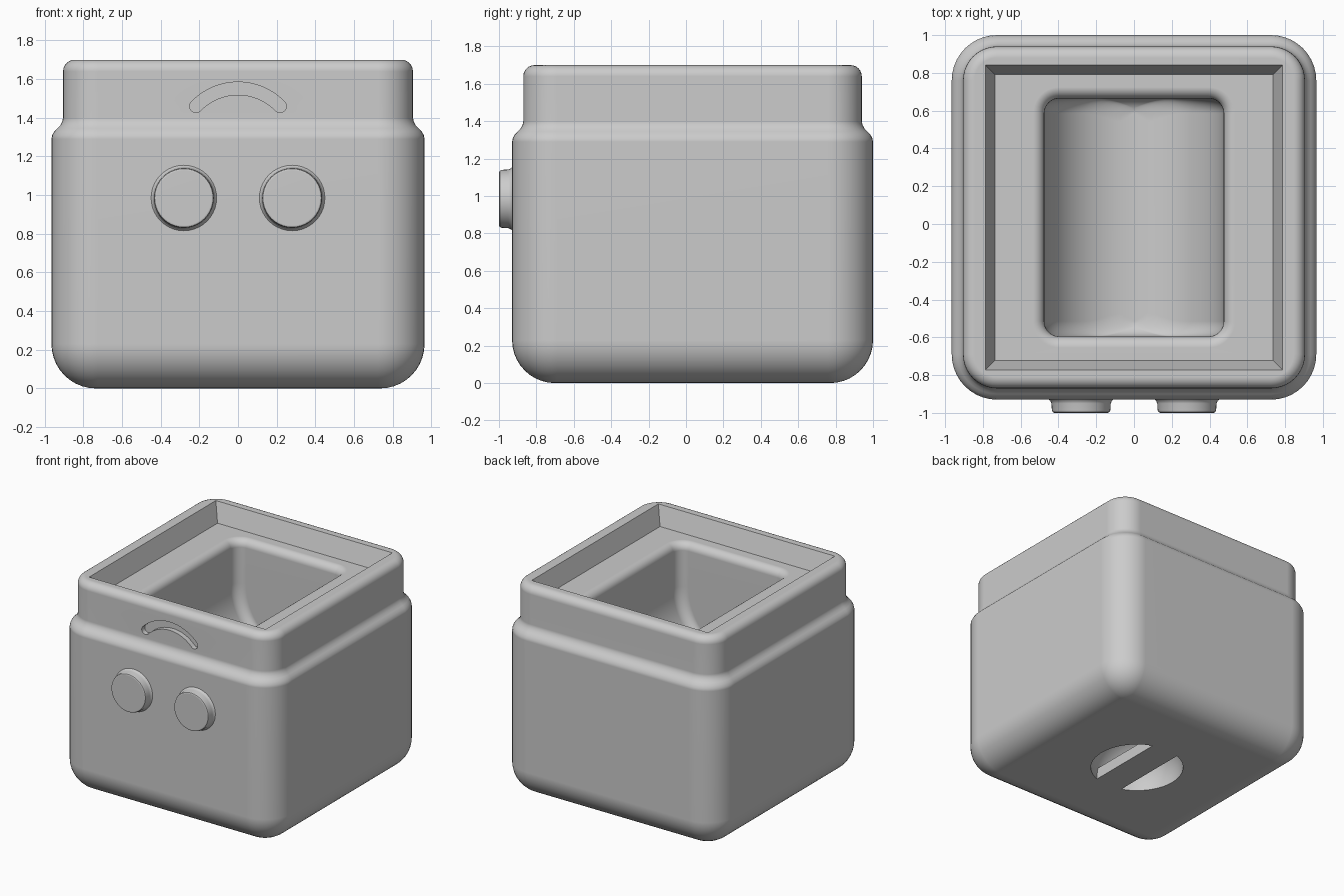
import bpy
import bmesh
from math import sin, cos, pi, sqrt, radians
from mathutils import Matrix

if "Cube" in bpy.data.objects:
    bpy.data.objects.remove(bpy.data.objects["Cube"])

CY = 0.035  # the box sits slightly behind the origin because the eyes stick out

grey = bpy.data.materials.new("plain_grey")
grey.use_nodes = True
grey.diffuse_color = (0.6, 0.6, 0.6, 1)
grey.node_tree.nodes["Principled BSDF"].inputs["Base Color"].default_value = (0.6, 0.6, 0.6, 1)


def make_object(name, bm):
    bmesh.ops.remove_doubles(bm, verts=bm.verts, dist=1e-5)
    bmesh.ops.recalc_face_normals(bm, faces=bm.faces)
    mesh = bpy.data.meshes.new(name)
    bm.to_mesh(mesh)
    bm.free()
    mesh.materials.append(grey)
    obj = bpy.data.objects.new(name, mesh)
    bpy.context.collection.objects.link(obj)
    return obj


def rounded_rect(hx, hy, r, z, cy=CY, seg=10):
    points = []
    for q, (sx, sy) in enumerate([(1, 1), (-1, 1), (-1, -1), (1, -1)]):
        for i in range(seg + 1):
            a = (q + i / seg) * pi / 2
            points.append((sx * (hx - r) + r * cos(a), cy + sy * (hy - r) + r * sin(a), z))
    return points


def loft(name, rings):
    bm = bmesh.new()
    loops = [[bm.verts.new(p) for p in ring] for ring in rings]
    n = len(loops[0])
    for a, b in zip(loops, loops[1:]):
        for i in range(n):
            j = (i + 1) % n
            bm.faces.new((a[i], a[j], b[j], b[i]))
    bm.faces.new(loops[0])
    bm.faces.new(loops[-1])
    return make_object(name, bm)


def cut(target, cutter):
    cutter.hide_render = True
    mod = target.modifiers.new("cut", 'BOOLEAN')
    mod.operation = 'DIFFERENCE'
    mod.solver = 'EXACT'
    mod.object = cutter
    bpy.context.view_layer.objects.active = target
    bpy.ops.object.modifier_apply(modifier=mod.name)
    bpy.data.objects.remove(cutter)


def smooth(obj):
    bpy.ops.object.select_all(action='DESELECT')
    obj.select_set(True)
    bpy.context.view_layer.objects.active = obj
    bpy.ops.object.shade_smooth_by_angle(angle=radians(32))
    mod = obj.modifiers.new("flat_walls", 'WEIGHTED_NORMAL')
    mod.keep_sharp = True


def arc(steps):
    return [i / steps * pi / 2 for i in range(steps + 1)]


# Body: (inset, height) profile with round base, stepped shoulder and round rim
profile = [(0.23 - 0.23 * sin(a), 0.23 - 0.23 * cos(a)) for a in arc(10)]
profile += [(0.0, 1.29), (0.004, 1.31), (0.015, 1.33), (0.03, 1.345),
            (0.045, 1.36), (0.056, 1.38), (0.06, 1.4)]
profile += [(0.12 - 0.06 * cos(a), 1.64 + 0.06 * sin(a)) for a in arc(6)]
body = loft("body", [rounded_rect(0.965 - d, 0.965 - d, 0.24 - d, z) for d, z in profile])

# Square recess in the top with sloping walls
cut(body, loft("recess_cutter", [rounded_rect(0.737 + t, 0.757 + t, 0, 1.55 + 3 * t)
                                 for t in (0, 0.08)]))

# Deep pocket: flared mouth, straight sides, half-round trough
R, axis, half_y = 0.475, 1.2, 0.63
rings = [rounded_rect(R + 0.06, half_y + 0.06, 0.14, 1.6)]
for a in arc(6):
    d = 0.06 - 0.06 * sin(a)
    rings.append(rounded_rect(R + d, half_y + d, 0.08 + d, 1.49 + 0.06 * cos(a)))
for a in arc(20)[:-1]:
    hx, z = R * cos(a), axis - R * sin(a)
    lift = max(0, 0.08 - (z - (axis - R)))
    hy = half_y - 0.08 + sqrt(0.0064 - lift * lift)
    rings.append(rounded_rect(hx, hy, min(0.08, hx), z))
rings.append(rounded_rect(0.01, half_y - 0.08, 0.01, axis - R))
cut(body, loft("pocket_cutter", rings))

# Curved mouth groove
bm = bmesh.new()
mr, mz, half_w, spread = 0.302, 1.25, 0.033, radians(46)
outline = []
for side in (1, -1):
    for i in range(17):
        a = side * spread * (1 - i / 8)
        r = mr + side * half_w
        outline.append((r * sin(a), mz + r * cos(a)))
    # round end cap
    end = -side * spread
    for i in range(1, 8):
        b = i / 8 * pi
        r = mr + side * half_w * cos(b)
        t = -side * half_w * sin(b)
        outline.append((r * sin(end) + t * cos(end), mz + r * cos(end) - t * sin(end)))
face = bm.faces.new([bm.verts.new((x, -1.0, z)) for x, z in outline])
extruded = bmesh.ops.extrude_face_region(bm, geom=[face])["geom"]
bmesh.ops.translate(bm, vec=(0, 0.17, 0),
                    verts=[v for v in extruded if isinstance(v, bmesh.types.BMVert)])
cut(body, make_object("mouth_cutter", bm))

# Domed grip under the base, with a bar left across it
bm = bmesh.new()
bmesh.ops.create_uvsphere(bm, u_segments=48, v_segments=24, radius=0.35,
                          matrix=Matrix.Translation((0, CY, 0.007)))
dome = make_object("grip_cutter", bm)
cut(dome, loft("bar_cutter", [rounded_rect(0.12, 0.5, 0, z) for z in (-0.5, 0.09)]))
cut(body, dome)
smooth(body)

# Round button eyes
for name, x in (("left_eye", 0.28), ("right_eye", -0.28)):
    eye_profile = [(0.175, 0.925), (0.163, 0.936), (0.157, 0.95), (0.155, 0.985),
                   (0.151, 0.995), (0.142, 1.0)]
    eye = loft(name, [rounded_rect(r, r, r, h, cy=0) for r, h in eye_profile])
    eye.data.transform(Matrix.Translation((x, 0, 0.985)) @ Matrix.Rotation(pi / 2, 4, 'X'))
    smooth(eye)
